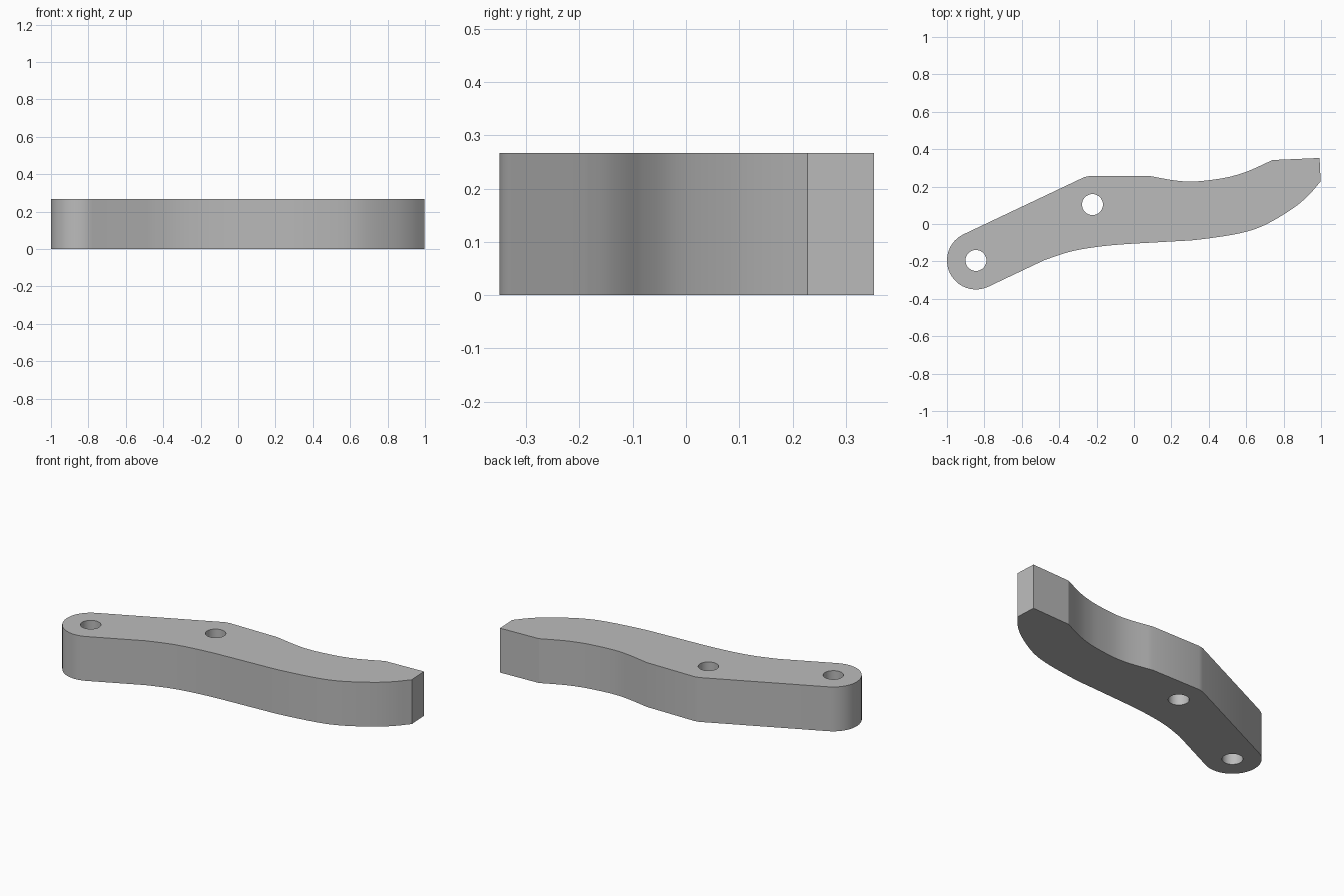
import bpy, bmesh, math
from mathutils import Vector

cube = bpy.data.objects.get("Cube")
if cube:
    bpy.data.objects.remove(cube, do_unlink=True)

THICKNESS = 0.267
PIVOT, MIDDLE = (-0.845, -0.195), (-0.222, 0.104)
HOLE_RADIUS = 0.056


def arc(center, radius, start, end, steps):
    """Points on an arc, angles in degrees."""
    angles = [math.radians(start + (end - start) * i / steps) for i in range(steps + 1)]
    return [(center[0] + radius * math.cos(a), center[1] + radius * math.sin(a)) for a in angles]


def spline(points, steps=4):
    """Smooth curve passing through every point."""
    p = [Vector(q) for q in points]
    p = [2 * p[0] - p[1]] + p + [2 * p[-1] - p[-2]]
    out = []
    for a, b, c, d in zip(p, p[1:], p[2:], p[3:]):
        for i in range(steps):
            t = i / steps
            out.append(tuple(0.5 * (2 * b + (c - a) * t + (2 * a - 5 * b + 4 * c - d) * t ** 2
                                    + (3 * b - a - 3 * c + d) * t ** 3)))
    return out + [tuple(p[-2])]


# Outline: rounded pivot end, curved lower edge, blunt tip, waved upper edge
lower_edge = spline([(-0.479, -0.193), (-0.356, -0.152), (-0.238, -0.128), (-0.078, -0.11),
                     (0.19, -0.094), (0.35, -0.083), (0.564, -0.05), (0.698, -0.006),
                     (0.842, 0.078), (0.93, 0.15), (0.998, 0.228)])
upper_edge = spline([(0.741, 0.342), (0.618, 0.286), (0.537, 0.259), (0.457, 0.242),
                     (0.323, 0.227), (0.217, 0.233), (0.083, 0.257)])
outline = (arc(PIVOT, 0.155, 115.2, 295.2, 24) + lower_edge + [(0.992, 0.353)]
           + upper_edge + [(-0.235, 0.257), (-0.265, 0.251)])
holes = [arc(c, HOLE_RADIUS, 0, 360, 32)[:-1] for c in (PIVOT, MIDDLE)]

# Fill the profile around its holes, then extrude it
bm = bmesh.new()
for loop in [outline] + holes:
    verts = [bm.verts.new((x, y, 0)) for x, y in loop]
    for a, b in zip(verts, verts[1:] + verts[:1]):
        bm.edges.new((a, b))
bmesh.ops.triangle_fill(bm, use_beauty=True, edges=bm.edges[:])
top = bmesh.ops.extrude_face_region(bm, geom=bm.faces[:], use_keep_orig=True)["geom"]
bmesh.ops.translate(bm, vec=(0, 0, THICKNESS),
                    verts=[g for g in top if isinstance(g, bmesh.types.BMVert)])
bmesh.ops.recalc_face_normals(bm, faces=bm.faces[:])
mesh = bpy.data.meshes.new("lever_arm")
bm.to_mesh(mesh)
bm.free()

lever = bpy.data.objects.new("lever_arm", mesh)
bpy.context.collection.objects.link(lever)

# Plain grey
grey = bpy.data.materials.new("grey")
grey.use_nodes = True
color = (0.5, 0.5, 0.5, 1)
grey.diffuse_color = color
grey.node_tree.nodes["Principled BSDF"].inputs["Base Color"].default_value = color
mesh.materials.append(grey)

bpy.ops.object.select_all(action="DESELECT")
lever.select_set(True)
bpy.context.view_layer.objects.active = lever
bpy.ops.object.shade_smooth_by_angle(angle=math.radians(20))
